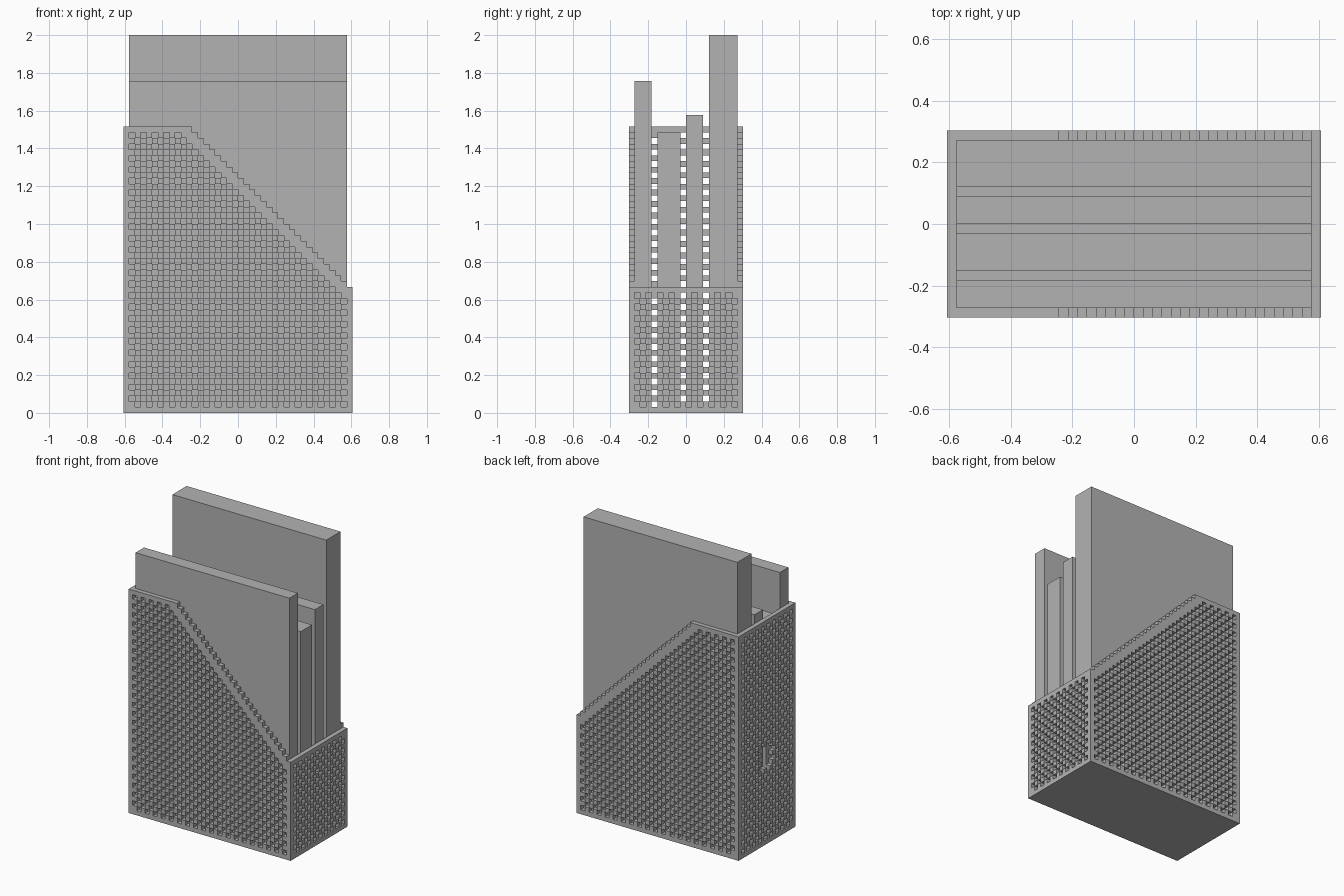
import bpy
import bmesh
from mathutils import Vector

U = 2 / 66                      # grid step
NX, NY, NZ, LOW = 40, 20, 50, 22

if "Cube" in bpy.data.objects:
    bpy.data.objects.remove(bpy.data.objects["Cube"], do_unlink=True)

grey = bpy.data.materials.new("plain grey")
grey.use_nodes = True
colour = (0.45, 0.45, 0.45, 1)
grey.diffuse_color = colour
grey.node_tree.nodes["Principled BSDF"].inputs["Base Color"].default_value = colour


def place(p):
    return Vector(((p[0] - NX / 2) * U, (p[1] - NY / 2) * U, p[2] * U))


def add_object(name, bm):
    mesh = bpy.data.meshes.new(name)
    bm.to_mesh(mesh)
    bm.free()
    mesh.materials.append(grey)
    obj = bpy.data.objects.new(name, mesh)
    bpy.context.collection.objects.link(obj)


def cells_object(name, cells):
    """Skin a set of grid cells with only its outer faces."""
    bm = bmesh.new()
    verts = {}

    def vert(p):
        if p not in verts:
            verts[p] = bm.verts.new(place(p))
        return verts[p]

    for cell in cells:
        for axis in range(3):
            b, c = (axis + 1) % 3, (axis + 2) % 3
            for side in (0, 1):
                near = list(cell)
                near[axis] += 2 * side - 1
                if tuple(near) in cells:
                    continue
                loop = []
                for s, t in ((0, 0), (1, 0), (1, 1), (0, 1)):
                    p = list(cell)
                    p[axis] += side
                    p[b] += s
                    p[c] += t
                    loop.append(vert(tuple(p)))
                bm.faces.new(loop if side else loop[::-1])
    add_object(name, bm)


def box(name, low, high):
    bm = bmesh.new()
    bmesh.ops.create_cube(bm, size=1)
    a, b = place(low), place(high)
    for v in bm.verts:
        v.co = Vector((v.co[i] + 0.5) * (b[i] - a[i]) + a[i] for i in range(3))
    add_object(name, bm)


def pierced(i, k):
    return (i + k) % 2 == 1


# Basket floor
cells = {(i, j, 0) for i in range(NX) for j in range(NY)}

# Long sides, with a stepped slope and a solid rim
for i in range(NX):
    top = NZ if i < 12 else (61 - i if i < NX - 1 else LOW)
    for k in range(1, top):
        hole = (0 < i < NX - 1 and k < NZ - 1 and i + k <= 57 and pierced(i, k))
        if not hole:
            cells |= {(i, 0, k), (i, NY - 1, k)}

# Tall and low ends; the tall one has a finger slot
for i, top in ((0, NZ), (NX - 1, LOW)):
    for j in range(1, NY - 1):
        for k in range(1, top):
            slot = i == 0 and 8 <= j <= 11 and 17 <= k <= 21
            if not slot and (k == top - 1 or not pierced(j, k)):
                cells.add((i, j, k))
cells_object("basket", cells)

# Books standing in the basket: first row, last row, height
for n, (y0, y1, height) in enumerate(((1, 4, 58), (5, 9, 49), (10, 13, 52), (14, 19, 66))):
    box(f"book_{n + 1}", (1, y0, 1), (NX - 1, y1, height))
